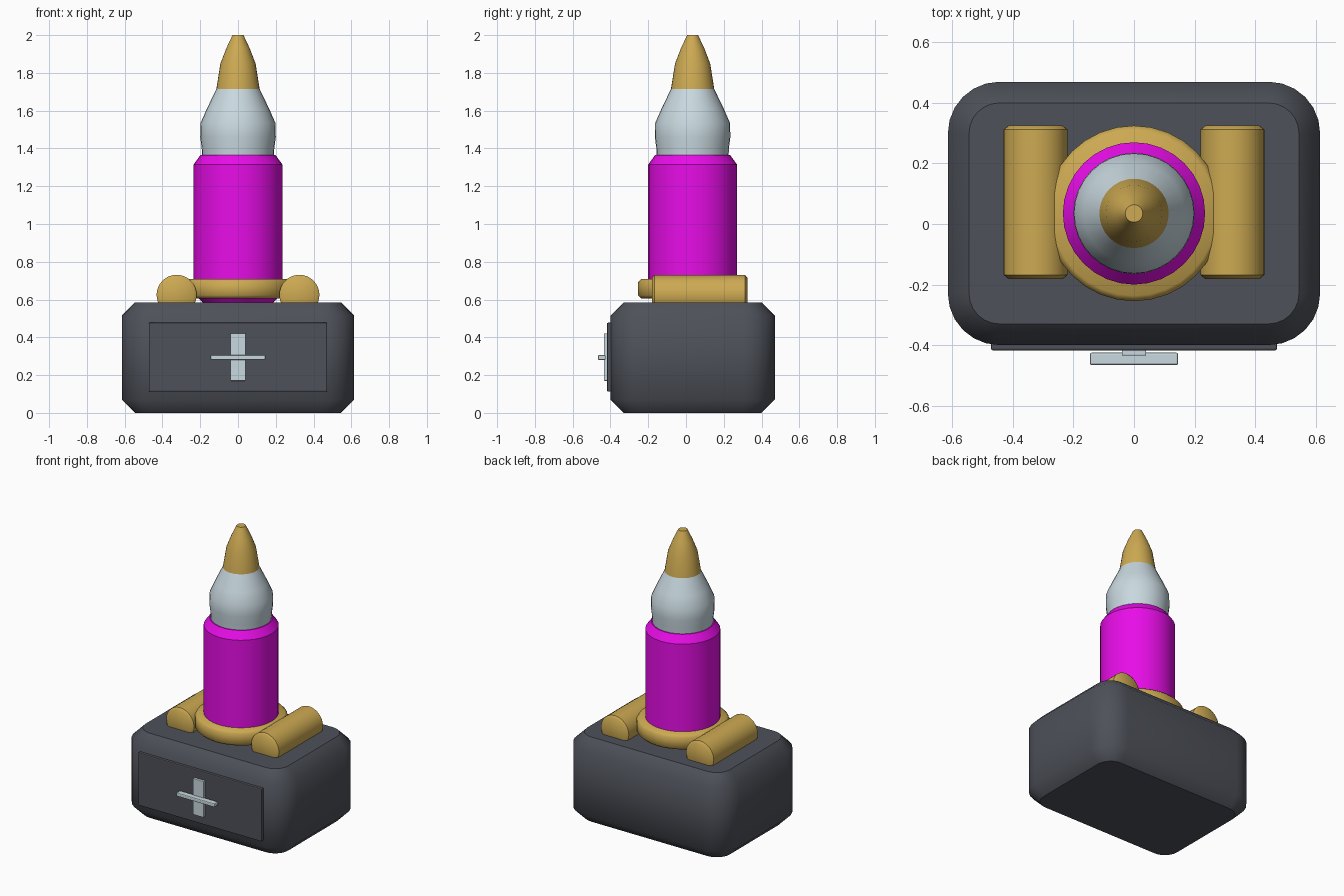
import bpy, bmesh
from math import pi, sin, cos, radians
from mathutils import Matrix, Vector

cube = bpy.data.objects.get("Cube")
if cube:
    bpy.data.objects.remove(cube, do_unlink=True)


def material(name, color):
    m = bpy.data.materials.new(name)
    m.use_nodes = True
    m.diffuse_color = (*color, 1)
    m.node_tree.nodes["Principled BSDF"].inputs["Base Color"].default_value = (*color, 1)
    return m


GRAPHITE = material("graphite", (0.075, 0.082, 0.1))
BRASS = material("brass", (0.61, 0.4, 0.085))
SILVER = material("silver", (0.58, 0.69, 0.74))
MAGENTA = material("magenta", (0.8, 0.004, 0.8))
AXIS_Y = 0.035


def finish(name, bm, mat, location=(0, 0, 0)):
    bmesh.ops.recalc_face_normals(bm, faces=bm.faces)
    mesh = bpy.data.meshes.new(name)
    bm.to_mesh(mesh)
    bm.free()
    mesh.materials.append(mat)
    obj = bpy.data.objects.new(name, mesh)
    obj.location = location
    bpy.context.collection.objects.link(obj)
    return obj


def loft(name, rings, mat, location=(0, 0, 0), matrix=None):
    """Skin equal-length rings: smooth sides, flat end caps."""
    bm = bmesh.new()
    loops = [[bm.verts.new(p) for p in ring] for ring in rings]
    n = len(loops[0])
    for a, b in zip(loops, loops[1:]):
        for i in range(n):
            j = (i + 1) % n
            bm.faces.new((a[i], a[j], b[j], b[i])).smooth = True
    bm.faces.new(loops[0][::-1])
    bm.faces.new(loops[-1])
    if matrix:
        bm.transform(matrix)
    return finish(name, bm, mat, location)


def lathe(name, profile, mat, location=(0, AXIS_Y, 0), matrix=None, n=32):
    rings = [[(r * cos(2 * pi * i / n), r * sin(2 * pi * i / n), z) for i in range(n)]
             for r, z in profile]
    return loft(name, rings, mat, location, matrix)


def rounded_rect(hx, hy, r, z, steps=6):
    ring = []
    for q, (sx, sy) in enumerate(((1, 1), (-1, 1), (-1, -1), (1, -1))):
        for i in range(steps + 1):
            a = (q + i / steps) * pi / 2
            ring.append((sx * (hx - r) + r * cos(a), sy * (hy - r) + r * sin(a), z))
    return ring


def smooth(obj, angle):
    bpy.ops.object.select_all(action='DESELECT')
    obj.select_set(True)
    bpy.context.view_layer.objects.active = obj
    bpy.ops.object.shade_smooth_by_angle(angle=radians(angle))


def box(name, lo, hi, mat, bevel):
    lo, hi = Vector(lo), Vector(hi)
    bm = bmesh.new()
    bmesh.ops.create_cube(bm, size=1, matrix=Matrix.Diagonal((*(hi - lo), 1)))
    bmesh.ops.bevel(bm, geom=bm.edges[:], offset=bevel, segments=2,
                    profile=0.5, affect='EDGES')
    return finish(name, bm, mat, (lo + hi) / 2)


# Chamfered base block
loft("base_block",
     [rounded_rect(0.615 - inset, 0.435 - inset, 0.17 - inset, z)
      for inset, z in ((0.07, 0), (0, 0.07), (0, 0.515), (0.07, 0.585))],
     GRAPHITE, (0, AXIS_Y, 0))

# Front panel with its crossed handle
box("front_panel", (-0.472, -0.418, 0.112), (0.472, -0.38, 0.478), GRAPHITE, 0.006)
box("handle_upright", (-0.04, -0.435, 0.17), (0.04, -0.41, 0.42), SILVER, 0.003)
box("handle_crossbar", (-0.146, -0.466, 0.28), (0.146, -0.425, 0.306), SILVER, 0.006)

# Two side rolls lying front to back
lay_down = Matrix.Rotation(pi / 2, 4, 'X')
for side, x in (("left", 0.325), ("right", -0.325)):
    roll = lathe(side + "_roll",
                 ((0.09, -0.253), (0.106, -0.24), (0.106, 0.24), (0.09, 0.253)),
                 BRASS, (x, 0.072, 0.625), lay_down)
    smooth(roll, 40)

# Collar around the foot of the column
collar = lathe("collar",
               ((0.272, 0.605), (0.29, 0.623), (0.29, 0.692), (0.272, 0.71)), BRASS)
smooth(collar, 50)

# Column, shoulder and tip
column = lathe("column",
               ((0.18, 0.578), (0.235, 0.633), (0.235, 1.315), (0.198, 1.366)), MAGENTA)
smooth(column, 30)
shoulder = lathe("shoulder",
                 ((0.19, 1.34), (0.192, 1.4), (0.2, 1.46), (0.198, 1.535),
                  (0.165, 1.61), (0.112, 1.72)), SILVER)
smooth(shoulder, 40)
tip = lathe("tip", ((0.115, 1.712), (0.093, 1.85), (0.062, 1.93), (0.029, 2)), BRASS)
smooth(tip, 40)
